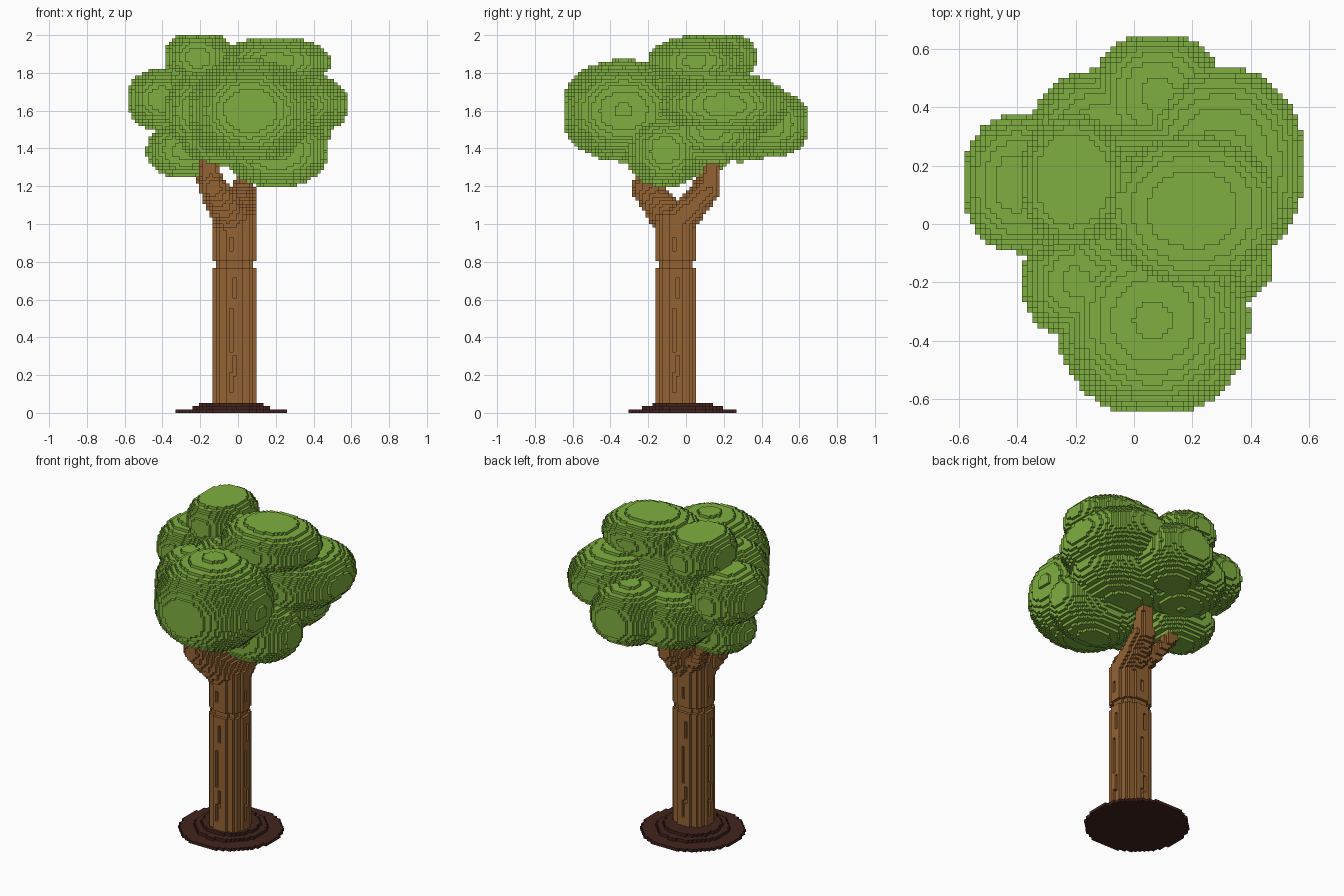
import bpy, bmesh, math
from mathutils import Vector

cube = bpy.data.objects.get("Cube")
if cube:
    bpy.data.objects.remove(cube, do_unlink=True)

# Block grid: cell size, cell counts and lower corner
S = 2 / 112
COUNT = (65, 72, 112)
ORIGIN = Vector((-COUNT[0] * S / 2, -COUNT[1] * S / 2, 0))


def material(name, colour):
    mat = bpy.data.materials.new(name)
    mat.use_nodes = True
    mat.diffuse_color = (*colour, 1)
    mat.node_tree.nodes["Principled BSDF"].inputs["Base Color"].default_value = (*colour, 1)
    return mat


def centre(cell):
    return ORIGIN + Vector(c + 0.5 for c in cell) * S


def fill(low, high, inside):
    """Cells within a box whose centre passes the test."""
    a = [max(0, math.floor((low[i] - ORIGIN[i]) / S)) for i in range(3)]
    b = [min(COUNT[i], math.ceil((high[i] - ORIGIN[i]) / S)) for i in range(3)]
    return {(x, y, z) for x in range(a[0], b[0]) for y in range(a[1], b[1])
            for z in range(a[2], b[2]) if inside(centre((x, y, z)))}


def clump(mid, radii):
    """Slightly squared ellipsoid."""
    m, r = Vector(mid), Vector(radii)
    return fill(m - r, m + r,
                lambda p: sum(abs((p[i] - m[i]) / r[i]) ** 2.15 for i in range(3)) <= 1)


def cylinder(x, y, radius, z0, z1):
    return fill((x - radius, y - radius, z0), (x + radius, y + radius, z1),
                lambda p: math.hypot(p.x - x, p.y - y) <= radius and z0 <= p.z <= z1)


def limb(start, end, r0, r1):
    """Tapered round branch between two points."""
    a, b = Vector(start), Vector(end)
    d = b - a
    r = Vector((r0, r0, r0))
    low = Vector(map(min, a, b)) - r
    high = Vector(map(max, a, b)) + r

    def inside(p):
        t = min(1, max(0, (p - a).dot(d) / d.length_squared))
        return (p - a - d * t).length <= r0 + (r1 - r0) * t
    return fill(low, high, inside)


def build(name, cells, mat):
    """Mesh of the exposed faces of a set of cells."""
    bm = bmesh.new()
    verts = {}

    def corner(key):
        if key not in verts:
            verts[key] = bm.verts.new(ORIGIN + Vector(key) * S)
        return verts[key]

    for cell in sorted(cells):
        for axis in range(3):
            u, v = (axis + 1) % 3, (axis + 2) % 3
            for side in (0, 1):
                near = list(cell)
                near[axis] += 2 * side - 1
                if tuple(near) in cells:
                    continue
                loop = []
                for du, dv in ((0, 0), (1, 0), (1, 1), (0, 1)):
                    key = list(cell)
                    key[axis] += side
                    key[u] += du
                    key[v] += dv
                    loop.append(corner(tuple(key)))
                bm.faces.new(loop if side else loop[::-1])
    mesh = bpy.data.meshes.new(name)
    bm.to_mesh(mesh)
    bm.free()
    mesh.materials.append(mat)
    obj = bpy.data.objects.new(name, mesh)
    bpy.context.collection.objects.link(obj)


leaf = material("leaf green", (0.215, 0.43, 0.052))
bark = material("bark brown", (0.295, 0.125, 0.033))
soil = material("dark soil", (0.055, 0.017, 0.012))

# Stepped soil disc
ground = set()
for level, radius in enumerate((0.294, 0.208, 0.165)):
    ground |= cylinder(-0.036, -0.018, radius, level * S, (level + 1) * S)
build("soil_mound", ground, soil)

# Trunk with a ring groove and shallow bark slots
TX, TY, TR = -0.018, -0.054, 0.111
trunk = cylinder(TX, TY, TR, 2 * S, 1.05)
trunk -= cylinder(TX, TY, TR, 0.76, 0.795) - cylinder(TX, TY, TR - 0.015, 0.76, 0.795)
slots = ((0, 0.1, 0.22), (0, 0.32, 0.55), (0, 0.86, 0.92), (1, 0.6, 0.72), (1, 0.2, 0.3))
for turn in range(4):
    angle = turn * math.pi / 2
    out = Vector((math.cos(angle), math.sin(angle), 0))
    for shift, z0, z1 in slots:
        across = Vector((-out.y, out.x, 0)) * (shift - 0.5) * S
        spot = Vector((TX, TY, 0)) + out * (TR - S / 2) + across
        trunk -= fill(spot - Vector((S, S, -z0)), spot + Vector((S, S, z1)),
                      lambda p: abs(p.x - spot.x) <= S / 2 and abs(p.y - spot.y) <= S / 2
                      and z0 <= p.z <= z1)

# Front, back and side branches: start, end, start radius, end radius
for branch in (
    ((-0.04, -0.09, 1.04), (-0.13, -0.215, 1.19), 0.1, 0.075),
    ((-0.13, -0.21, 1.19), (-0.16, -0.2, 1.34), 0.06, 0.045),
    ((0.01, -0.02, 1.04), (0.03, 0.12, 1.18), 0.09, 0.062),
    ((0.03, 0.12, 1.18), (0.045, 0.15, 1.36), 0.06, 0.035),
    ((-0.06, 0, 1.06), (-0.19, 0.1, 1.25), 0.05, 0.035),
):
    trunk |= limb(*branch)
build("trunk_and_branches", trunk, bark)

# Leaf clumps: centre and radii
canopy = set()
for mid, radii in (
    ((0.065, -0.33, 1.6), (0.33, 0.33, 0.27)),
    ((0.2, 0.05, 1.86), (0.29, 0.25, 0.13)),
    ((-0.21, 0.15, 1.88), (0.18, 0.225, 0.15)),
    ((-0.4, 0.14, 1.66), (0.19, 0.235, 0.165)),
    ((0.3, 0.2, 1.63), (0.285, 0.34, 0.175)),
    ((0.08, 0.44, 1.53), (0.22, 0.22, 0.18)),
    ((0.205, -0.11, 1.39), (0.275, 0.21, 0.195)),
    ((0.2, 0.14, 1.49), (0.29, 0.26, 0.17)),
    ((-0.28, 0.06, 1.39), (0.205, 0.185, 0.145)),
    ((-0.2, -0.2, 1.6), (0.185, 0.19, 0.2)),
    ((-0.11, 0.29, 1.5), (0.25, 0.24, 0.17)),
    ((-0.08, -0.17, 1.44), (0.22, 0.21, 0.13)),
    ((0.02, 0.05, 1.62), (0.33, 0.3, 0.25)),
):
    canopy |= clump(mid, radii)
build("leaf_canopy", canopy, leaf)
